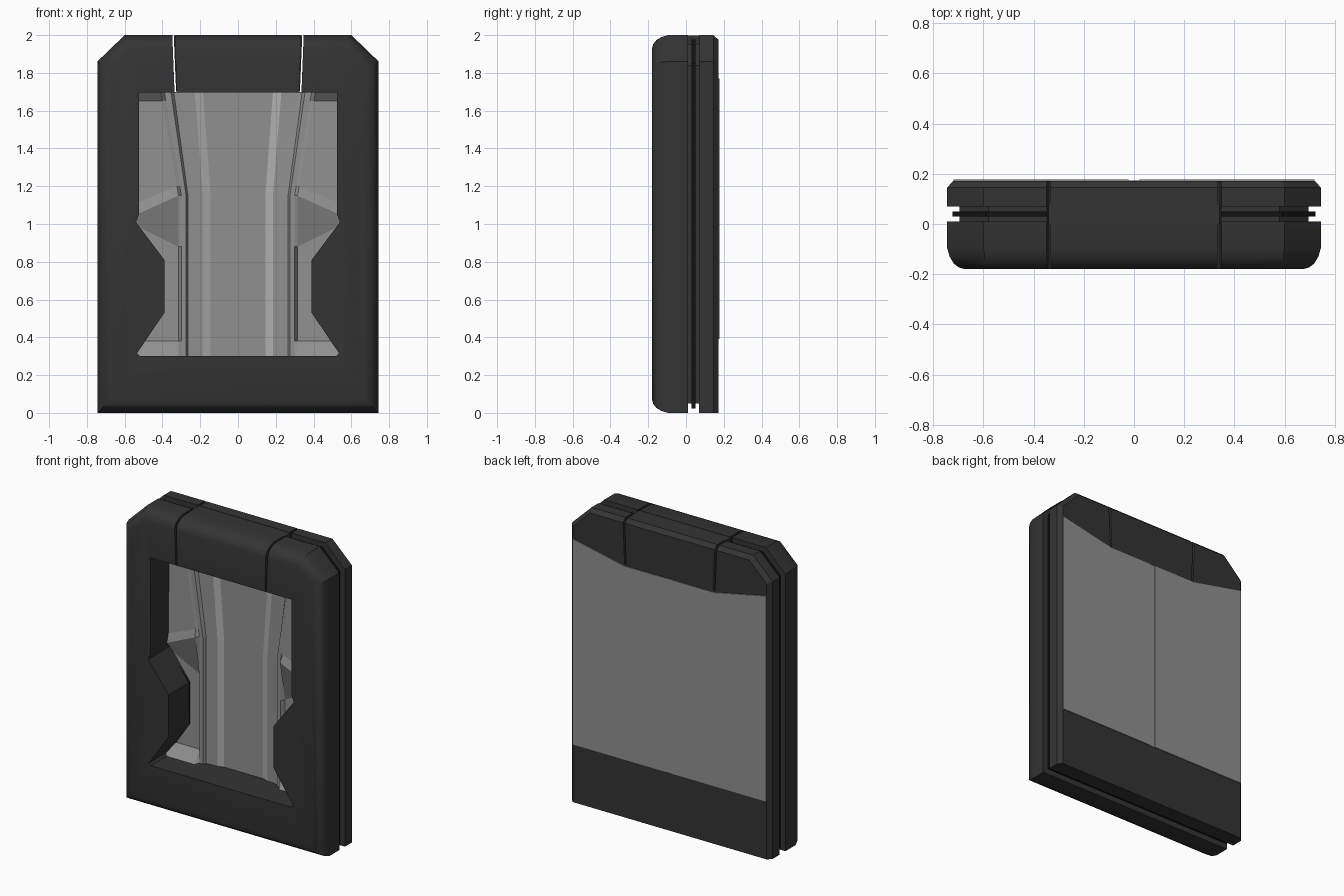
import bpy, bmesh, math

if "Cube" in bpy.data.objects:
    bpy.data.objects.remove(bpy.data.objects["Cube"])


def material(name, v):
    m = bpy.data.materials.new(name)
    m.diffuse_color = (v, v, v, 1)
    m.use_nodes = True
    m.node_tree.nodes["Principled BSDF"].inputs["Base Color"].default_value = m.diffuse_color
    return m


DARK = material("dark_grey", 0.034)
BLACK = material("black", 0.006)
GREY = material("mid_grey", 0.28)
LIGHT = material("light_grey", 0.42)


def finish(name, bm, *mats, recalc=True):
    if recalc:
        bmesh.ops.recalc_face_normals(bm, faces=bm.faces)
    me = bpy.data.meshes.new(name)
    bm.to_mesh(me)
    bm.free()
    ob = bpy.data.objects.new(name, me)
    bpy.context.collection.objects.link(ob)
    for m in mats:
        me.materials.append(m)
    return ob


def loft(name, rings, mat):
    """Closed solid through rings of (y, [(x, z), ...])."""
    bm = bmesh.new()
    loops = [[bm.verts.new((x, y, z)) for x, z in pts] for y, pts in rings]
    n = len(loops[0])
    for a, b in zip(loops, loops[1:]):
        for i in range(n):
            j = (i + 1) % n
            bm.faces.new((a[i], a[j], b[j], b[i]))
    bm.faces.new(loops[0])
    bm.faces.new(loops[-1])
    return finish(name, bm, mat)


def prism(name, pts, y0, y1, mat):
    return loft(name, [(y0, pts), (y1, pts)], mat)


def mirror(pts):
    """Complete a right-hand outline with its left half."""
    return pts + [(-x, z) for x, z in reversed(pts)]


def outline(d, floor=None):
    """Case outline with cut top corners, inset by d."""
    k = d * math.tan(math.radians(22.5))
    b = d if floor is None else floor
    return mirror([(0.745 - d, b), (0.745 - d, 1.86 - k), (0.60 - k, 2.0 - d)])


def cut(ob, cutters):
    bpy.context.view_layer.objects.active = ob
    for c in cutters:
        mod = ob.modifiers.new("cut", 'BOOLEAN')
        mod.operation = 'DIFFERENCE'
        mod.solver = 'EXACT'
        mod.object = c
        bpy.ops.object.modifier_apply(modifier=mod.name)


def smooth(ob, angle=35):
    bpy.ops.object.select_all(action='DESELECT')
    ob.select_set(True)
    bpy.context.view_layer.objects.active = ob
    bpy.ops.object.shade_smooth_by_angle(angle=math.radians(angle))


# Front frame with a rounded face, and back shell with a small chamfer
front = loft("front_frame", [(y, outline(d)) for y, d in (
    (0.01, 0), (-0.095, 0), (-0.13, 0.01), (-0.158, 0.027),
    (-0.173, 0.047), (-0.18, 0.07))], DARK)
back = loft("back_shell", [(0.07, outline(0)), (0.145, outline(0)),
                           (0.172, outline(0.025, 0.0))], DARK)

# Recessed core and the thin seal that runs round the groove
core = prism("core", outline(0.05), 0.005, 0.075, DARK)
seal = prism("seal", outline(0.022), 0.03, 0.05, BLACK)

# Block bridging the groove at the top
block = prism("top_block", mirror([(0.328, 1.705), (0.34, 1.998)]), 0.0, 0.08, DARK)

# Window and slit cutters
window = prism("window_cutter", mirror([
    (0.52, 0.30), (0.535, 0.315), (0.39, 0.53), (0.39, 0.81), (0.54, 1.01),
    (0.525, 1.05), (0.525, 1.695)]), -0.5, 0.0695, DARK)
slits = [prism("slit_cutter", [(s * x, z) for x, z in (
    (0.325, 1.70), (0.336, 1.70), (0.352, 2.1), (0.337, 2.1))], -0.5, 0.5, DARK)
    for s in (-1, 1)]
for ob in (front, core, seal):
    cut(ob, [window] + slits)
cut(back, slits)
for c in [window] + slits:
    bpy.data.objects.remove(c)
smooth(front)

# Moulded liner seen through the window:
# rows are (inner z, outer z, side y), columns are (x low, x high, y)
ROWS = [(0.29, 0.29, -0.02), (0.38, 0.38, 0.045), (0.88, 1.0, 0.05),
        (1.15, 1.04, -0.005), (1.2, 1.1, 0.01), (1.65, 1.65, 0.02),
        (1.698, 1.698, -0.02)]
COLS = [(0.0, 0.0, 0.06), (0.145, 0.185, 0.06), (0.185, 0.23, 0.047),
        (0.265, 0.34, 0.04), (0.275, 0.355, 0.02), (0.30, 0.39, 0.02),
        (0.315, 0.41, None), (0.56, 0.56, None)]
bm = bmesh.new()
for s in (1, -1):
    grid = []
    for zi, zo, side in ROWS:
        t = max(0.0, (zi - 1.15) / 0.55)
        grid.append([bm.verts.new((s * (a + (b - a) * t),
                                   side if y is None else y,
                                   zo if i == len(COLS) - 1 else zi))
                     for i, (a, b, y) in enumerate(COLS)])
    for lo, hi in zip(grid, grid[1:]):
        for i in range(len(COLS) - 1):
            quad = (lo[i], lo[i + 1], hi[i + 1], hi[i])
            f = bm.faces.new(quad if s > 0 else quad[::-1])
            f.material_index = 1 if i == 1 else 0
bmesh.ops.remove_doubles(bm, verts=bm.verts, dist=0.0005)
finish("window_liner", bm, GREY, LIGHT, recalc=False)

# Back panel in two halves with a shallow seam between
for s, side in ((1, "right"), (-1, "left")):
    prism("back_panel_" + side, [(s * x, z) for x, z in (
        (0.022, 0.39), (0.72, 0.39), (0.72, 1.77), (0.335, 1.69), (0.022, 1.69))],
        0.168, 0.178, GREY)
prism("back_seam", mirror([(0.022, 0.39), (0.022, 1.69)]), 0.168, 0.174, GREY)
